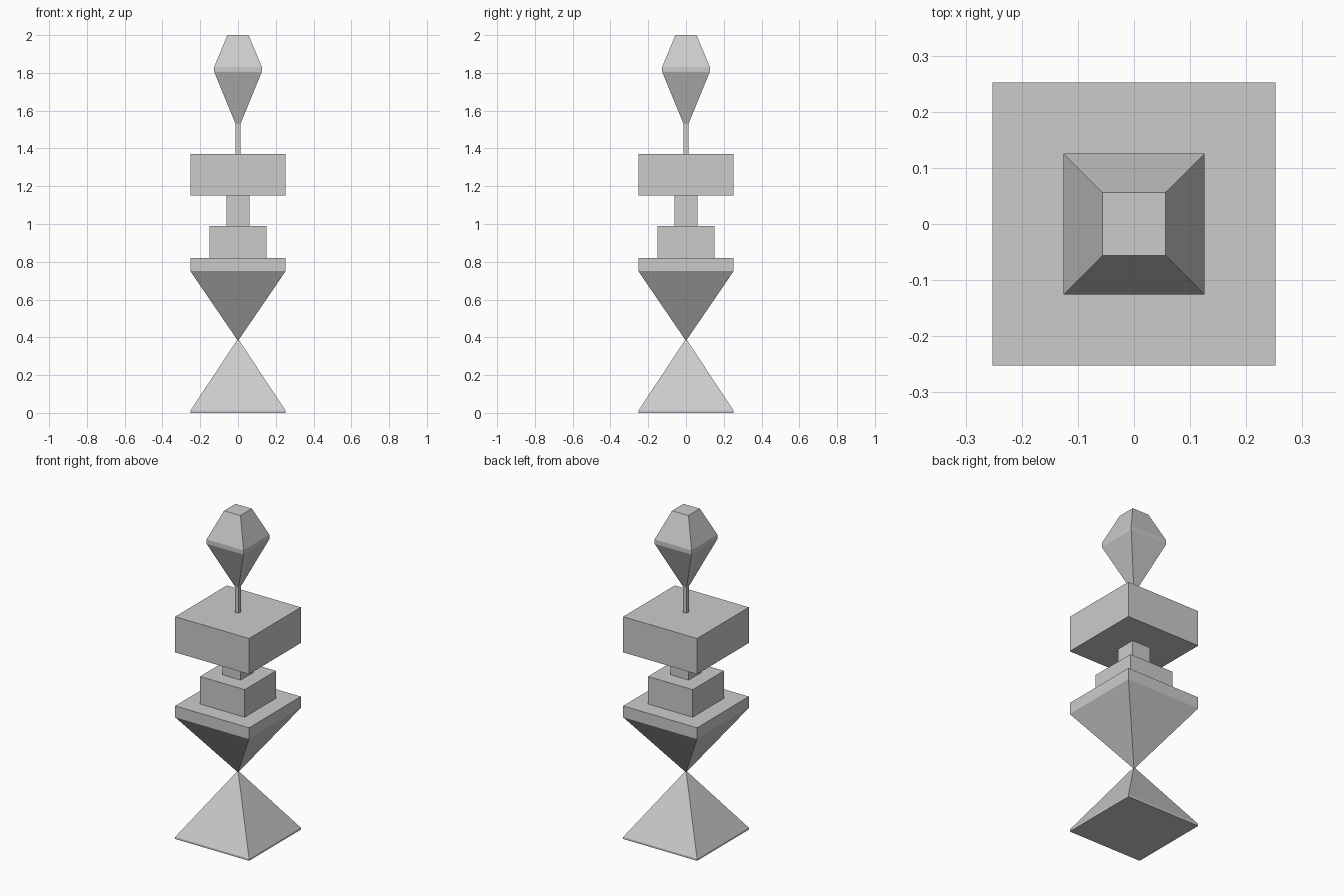
import bpy
import bmesh

# Remove the default object
cube = bpy.data.objects.get("Cube")
if cube:
    bpy.data.objects.remove(cube, do_unlink=True)

grey = bpy.data.materials.new("light_grey")
grey.use_nodes = True
colour = (0.6, 0.6, 0.6, 1)
grey.diffuse_color = colour
grey.node_tree.nodes["Principled BSDF"].inputs["Base Color"].default_value = colour


def square_stack(name, levels):
    """Closed square-section solid through (half width, height) levels."""
    bm = bmesh.new()
    rings = [[bm.verts.new((sx * r, sy * r, z))
              for sx, sy in ((-1, -1), (1, -1), (1, 1), (-1, 1))]
             for r, z in levels]
    for low, high in zip(rings, rings[1:]):
        for i in range(4):
            j = (i + 1) % 4
            bm.faces.new((low[i], low[j], high[j], high[i]))
    bm.faces.new(rings[0][::-1])
    bm.faces.new(rings[-1])
    mesh = bpy.data.meshes.new(name)
    bm.to_mesh(mesh)
    bm.free()
    mesh.materials.append(grey)
    obj = bpy.data.objects.new(name, mesh)
    bpy.context.collection.objects.link(obj)
    return obj


def block(name, half, bottom, top):
    return square_stack(name, [(half, bottom), (half, top)])


# Two pyramids meeting tip to tip
square_stack("base_pyramid", [(0.252, 0), (0.252, 0.012), (0.004, 0.387)])
square_stack("inverted_pyramid", [(0.004, 0.387), (0.252, 0.75), (0.252, 0.82)])

# Stepped blocks
block("lower_step", 0.152, 0.82, 0.99)
block("neck", 0.062, 0.99, 1.15)
block("upper_block", 0.252, 1.15, 1.37)

# Thin stem and faceted finial
block("stem", 0.013, 1.37, 1.535)
square_stack("finial", [(0.013, 1.53), (0.126, 1.805), (0.126, 1.832), (0.056, 2.0)])
